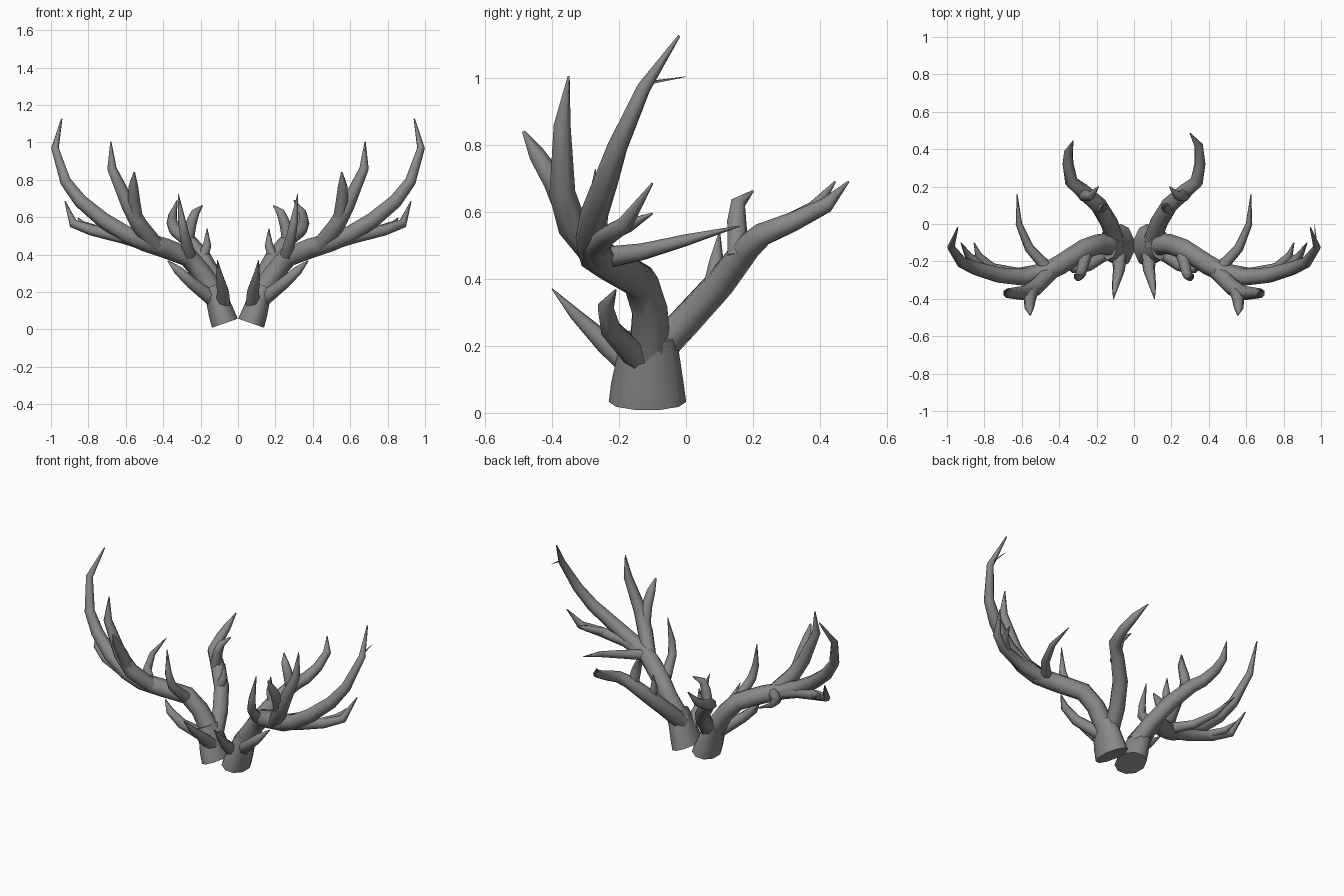
import bpy, bmesh, math
from mathutils import Vector, Matrix

cube = bpy.data.objects.get("Cube")
if cube:
    bpy.data.objects.remove(cube, do_unlink=True)

GREY = (0.25, 0.25, 0.25, 1)
mat = bpy.data.materials.new("antler grey")
mat.use_nodes = True
mat.diffuse_color = GREY
bsdf = mat.node_tree.nodes["Principled BSDF"]
bsdf.inputs["Base Color"].default_value = GREY
bsdf.inputs["Roughness"].default_value = 0.8


def tube(name, points, radii, side=1, sides=7, depth=1.0):
    """Sweep a tapering ring along a path; depth stretches the ring in y."""
    pts = [Vector((p[0] * side, p[1], p[2])) for p in points]
    bm = bmesh.new()
    rings, frame = [], None
    for i, (p, r) in enumerate(zip(pts, radii)):
        ahead = (pts[min(i + 1, len(pts) - 1)] - p).normalized()
        behind = (p - pts[max(i - 1, 0)]).normalized()
        d = (ahead + behind).normalized()
        # carry the frame along the path without twisting
        u = frame if frame else Vector((0, 1, 0))
        u = (u - d * u.dot(d)).normalized()
        frame, v = u, d.cross(u)
        ring = []
        for k in range(sides):
            a = 2 * math.pi * k / sides
            off = (u * math.cos(a) + v * math.sin(a)) * r
            off.y *= depth
            ring.append(bm.verts.new(p + off))
        rings.append(ring)
    for a, b in zip(rings, rings[1:]):
        for k in range(sides):
            n = (k + 1) % sides
            bm.faces.new((a[k], a[n], b[n], b[k]))
    bm.faces.new(rings[0][::-1])
    bm.faces.new(rings[-1])
    bmesh.ops.recalc_face_normals(bm, faces=bm.faces)
    mesh = bpy.data.meshes.new(name)
    bm.to_mesh(mesh)
    bm.free()
    mesh.materials.append(mat)
    obj = bpy.data.objects.new(name, mesh)
    bpy.context.collection.objects.link(obj)
    bpy.ops.object.select_all(action="DESELECT")
    obj.select_set(True)
    bpy.context.view_layer.objects.active = obj
    bpy.ops.object.shade_smooth_by_angle(angle=math.radians(60))
    return obj


for label, s in (("left", 1), ("right", -1)):
    def part(name, points, radii, **kw):
        return tube(f"{label}_{name}", points, radii, side=s, **kw)

    # flared base that sits on the skull
    part("base", [(.07, -.115, .033), (.09, -.115, .09), (.115, -.112, .17), (.14, -.11, .23)],
         [.077, .072, .062, .055], sides=10, depth=1.5)

    # main beam sweeping out, forward and then up to the crown
    part("main_beam",
         [(.11, -.11, .17), (.2, -.11, .31), (.27, -.135, .39), (.4, -.22, .44),
          (.5, -.27, .47), (.6, -.285, .51), (.72, -.275, .585), (.84, -.24, .685),
          (.92, -.205, .79), (.978, -.125, .97), (.943, -.02, 1.125)],
         [.065, .055, .055, .055, .052, .047, .043, .038, .031, .021, .004])

    # forward fork with two points
    part("fork_outer", [(.44, -.25, .45), (.53, -.34, .56), (.585, -.37, .66),
                        (.675, -.37, .86), (.68, -.35, 1.005)],
         [.045, .046, .04, .026, .003])
    part("fork_inner", [(.54, -.35, .58), (.557, -.395, .69), (.56, -.445, .77), (.555, -.485, .84)],
         [.035, .034, .026, .005])

    # low outer tine with a split end
    part("low_tine", [(.46, -.25, .455), (.62, -.27, .495), (.78, -.235, .53),
                      (.88, -.18, .565), (.925, -.1, .685)],
         [.045, .036, .03, .025, .003])
    part("low_tine_spur", [(.75, -.24, .53), (.83, -.17, .56), (.855, -.1, .595)],
         [.025, .02, .003])

    # slender tine pointing back
    part("rear_side_tine", [(.45, -.25, .46), (.56, -.13, .48), (.615, 0, .515), (.625, .16, .557)],
         [.035, .026, .018, .002])

    # upright spur on the inner beam
    part("upright_spur", [(.26, -.17, .4), (.285, -.27, .5), (.3, -.285, .58), (.32, -.27, .727)],
         [.035, .027, .021, .002])

    # brow tines at the base
    part("front_brow_tine", [(.08, -.14, .12), (.08, -.24, .205), (.1, -.33, .293), (.11, -.4, .37)],
         [.042, .033, .019, .002])
    part("side_brow_tine", [(.12, -.13, .15), (.25, -.225, .25), (.32, -.24, .315), (.375, -.21, .367)],
         [.042, .032, .025, .003])

    # back tine; its hooked end differs a little from side to side
    tip = (.3, .485, .69) if s > 0 else (.325, .445, .69)
    bend = (.345, .42, .62) if s > 0 else (.35, .385, .61)
    part("back_tine", [(.1, -.09, .18), (.13, 0, .275), (.19, .1, .385), (.28, .18, .49),
                       (.335, .225, .53), (.352, .32, .57), bend, tip],
         [.05, .048, .046, .041, .036, .03, .024, .003])
    part("back_spur_low", [(.19, .08, .38), (.165, .09, .45), (.165, .1, .54)],
         [.03, .023, .002])
    part("back_spur_high", [(.27, .155, .47), (.25, .15, .57), (.228, .155, .625), (.19, .2, .662)],
         [.034, .03, .023, .003])

# sliver spur near one crown tip
tube("left_crown_sliver", [(.975, -.11, .985), (.965, 0, 1.003)], [.006, .001], sides=4)
